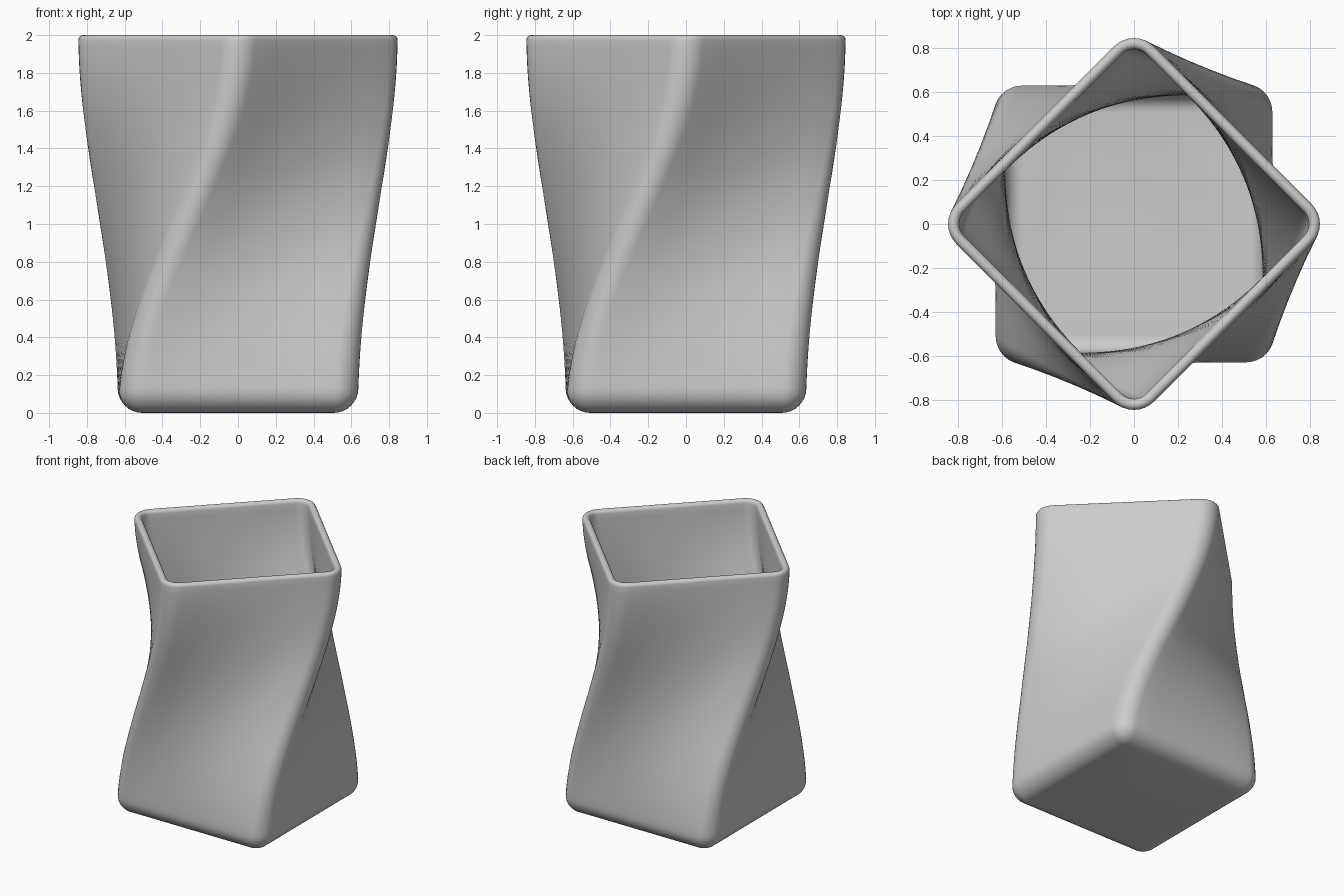
import bpy, bmesh, math

if "Cube" in bpy.data.objects:
    bpy.data.objects.remove(bpy.data.objects["Cube"])

HALF, CORNER, HEIGHT, WALL = 0.635, 0.128, 2.0, 0.05
SIDE_STEPS, ARC_STEPS = 8, 8


def section(inset):
    """Rounded square, offset inwards; the corner arc shrinks with the inset."""
    c, r = HALF - CORNER, CORNER - inset
    pts = []
    for k in range(4):
        q = k * math.pi / 2
        corner = []
        for i in range(ARC_STEPS + 1):
            a = i / ARC_STEPS * math.pi / 2
            corner.append((c + r * math.cos(a), c + r * math.sin(a)))
        # straight run towards the next corner
        for i in range(1, SIDE_STEPS):
            corner.append((c - 2 * c * i / SIDE_STEPS, c + r))
        pts += [(x * math.cos(q) - y * math.sin(q),
                 x * math.sin(q) + y * math.cos(q)) for x, y in corner]
    return pts


def ring(bm, inset, z):
    """Eased 45 degree turn, with the waist left by blending bottom to top."""
    u = z / HEIGHT
    t = u * u * (3 - 2 * u)
    s = math.sqrt(0.5)
    c, d = 1 - t + t * s, t * s
    return [bm.verts.new((x * c - y * d, x * d + y * c, z)) for x, y in section(inset)]


# Wall profile as (inset, z): outer foot, outer wall, rim, inner wall, inner floor
profile = []
for i in range(9):
    a = i / 8 * math.pi / 2
    profile.append((CORNER * (1 - math.sin(a)), CORNER * (1 - math.cos(a))))
rim = WALL / 2
top = HEIGHT - rim
N = 44
profile += [(0, CORNER + (top - CORNER) * i / N) for i in range(1, N)]
for i in range(9):
    a = i / 8 * math.pi
    profile.append((rim * (1 - math.cos(a)), top + rim * math.sin(a)))
inner_r = CORNER - WALL
profile += [(WALL, top + (CORNER - top) * i / N) for i in range(1, N)]
for i in range(7):
    a = i / 6 * math.pi / 2
    profile.append((WALL + inner_r * (1 - math.cos(a)), CORNER - inner_r * math.sin(a)))

# Loft the rings and close both ends
bm = bmesh.new()
rings = [ring(bm, d, z) for d, z in profile]
n = len(rings[0])
for lo, hi in zip(rings, rings[1:]):
    for i in range(n):
        j = (i + 1) % n
        bm.faces.new((lo[i], lo[j], hi[j], hi[i]))
bm.faces.new(rings[0][::-1])
bm.faces.new(rings[-1])
bmesh.ops.remove_doubles(bm, verts=bm.verts[:], dist=0.0001)
bmesh.ops.recalc_face_normals(bm, faces=bm.faces[:])

mesh = bpy.data.meshes.new("twisted_vase")
bm.to_mesh(mesh)
bm.free()
vase = bpy.data.objects.new("twisted_vase", mesh)
bpy.context.collection.objects.link(vase)
bpy.context.view_layer.objects.active = vase
vase.select_set(True)
bpy.ops.object.shade_smooth_by_angle(angle=math.radians(40))
